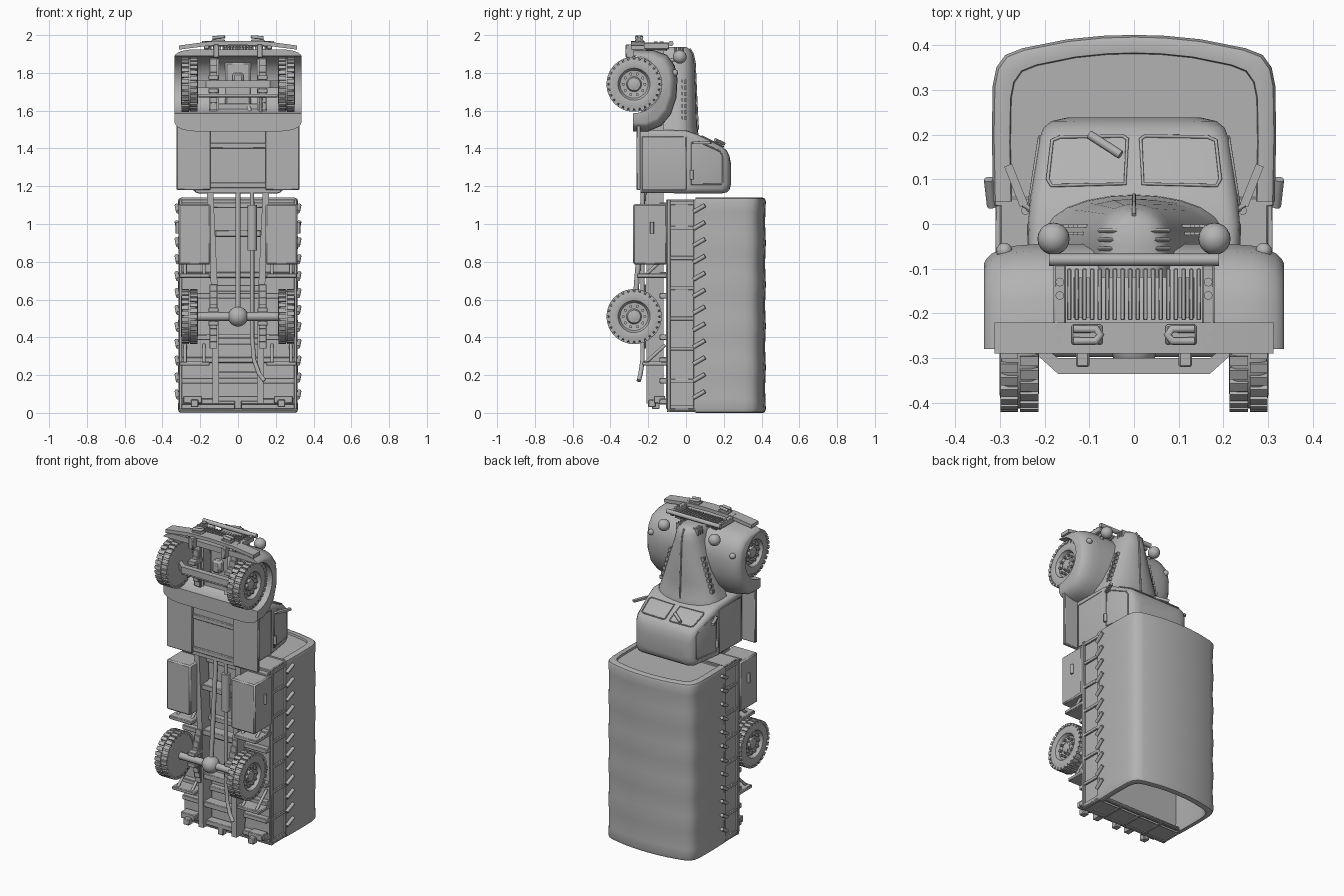
import bpy, bmesh, math
from mathutils import Matrix, Vector

if "Cube" in bpy.data.objects:
    bpy.data.objects.remove(bpy.data.objects["Cube"])

grey = bpy.data.materials.new("plain_grey")
grey.use_nodes = True
grey.diffuse_color = (0.45, 0.45, 0.45, 1)
grey.node_tree.nodes["Principled BSDF"].inputs["Base Color"].default_value = (0.45, 0.45, 0.45, 1)


def link(name, data, both):
    ob = bpy.data.objects.new(name, data)
    bpy.context.collection.objects.link(ob)
    data.materials.append(grey)
    if both:
        m = ob.modifiers.new("mirror", "MIRROR")
        m.use_mirror_merge = False
    return ob


def finish(name, bm, both=False, angle=35):
    bmesh.ops.recalc_face_normals(bm, faces=bm.faces)
    me = bpy.data.meshes.new(name)
    bm.to_mesh(me)
    bm.free()
    me.shade_smooth()
    me.set_sharp_from_angle(angle=math.radians(angle))
    return link(name, me, both)


def add_box(bm, x0, x1, y0, y1, z0, z1, turn=Matrix()):
    mat = turn @ Matrix.Translation(((x0 + x1) / 2, (y0 + y1) / 2, (z0 + z1) / 2)) @ Matrix.Diagonal((x1 - x0, y1 - y0, z1 - z0, 1))
    bmesh.ops.create_cube(bm, size=1, matrix=mat)


def boxes(name, dims, both=False, bevel=0.004):
    bm = bmesh.new()
    for d in dims:
        add_box(bm, *d)
    ob = finish(name, bm, both)
    if bevel:
        b = ob.modifiers.new("bevel", "BEVEL")
        b.width, b.segments = bevel, 1
    return ob


def add_loft(bm, rings):
    loops = [[bm.verts.new(p) for p in r] for r in rings]
    for a, b in zip(loops, loops[1:]):
        for i in range(len(a)):
            j = (i + 1) % len(a)
            bm.faces.new((a[i], a[j], b[j], b[i]))
    bm.faces.new(loops[0])
    bm.faces.new(loops[-1])


def loft(name, rings, both=False, angle=35):
    bm = bmesh.new()
    add_loft(bm, rings)
    return finish(name, bm, both, angle)


def rod(name, paths, r, both=False, closed=False):
    cu = bpy.data.curves.new(name, "CURVE")
    cu.dimensions = "3D"
    cu.bevel_depth, cu.bevel_resolution, cu.use_fill_caps = r, 2, True
    for path in paths:
        sp = cu.splines.new("POLY")
        sp.points.add(len(path) - 1)
        for pt, p in zip(sp.points, path):
            pt.co = (*p, 1)
        sp.use_cyclic_u = closed
    return link(name, cu, both)


def balls(name, items, both=False):
    bm = bmesh.new()
    for p, r in items:
        bmesh.ops.create_uvsphere(bm, u_segments=20, v_segments=12, radius=r, matrix=Matrix.Translation(p))
    return finish(name, bm, both, 60)


# Wheels: turned tyre and dish, tread blocks, nuts
def wheels(name, z):
    y, n = -0.275, 32
    prof = [(.215, .06), (.212, .10), (.218, .13), (.23, .138), (.283, .138), (.296, .13), (.301, .105),
            (.296, .085), (.288, .082), (.275, .074), (.272, .04), (.285, .034), (.29, .02)]
    bm = bmesh.new()
    ring = lambda x, r: [(x, y + r * math.cos(2 * math.pi * i / n), z + r * math.sin(2 * math.pi * i / n)) for i in range(n)]
    add_loft(bm, [ring(*p) for p in prof])
    centre = Matrix.Translation((0, y, z))
    for i in range(28):
        turn = centre @ Matrix.Rotation(2 * math.pi * i / 28, 4, "X")
        add_box(bm, .214, .255, .128, .1455, -.011, .011, turn)
        turn = centre @ Matrix.Rotation(2 * math.pi * (i + .5) / 28, 4, "X")
        add_box(bm, .259, .299, .128, .1455, -.011, .011, turn)
    for count, rad, size in ((10, .057, .008), (6, .027, .005)):
        for i in range(count):
            a = 2 * math.pi * i / count
            mat = Matrix.Translation((.277, y + rad * math.cos(a), z + rad * math.sin(a))) @ Matrix.Rotation(math.pi / 2, 4, "Y")
            bmesh.ops.create_cone(bm, cap_ends=True, segments=10, radius1=size, radius2=size, depth=.024, matrix=mat)
    finish(name, bm, True)


wheels("front_wheels", 1.74)
wheels("rear_wheels", .51)

# Canvas cover: sagging shell, closed in front, open at the back
half = [(.315, .05), (.318, .2), (.316, .31), (.308, .35), (.288, .378), (.25, .393), (.15, .413), (.07, .421)]


def cover(z, inset):
    pts = half + [(0, .423)] + [(-x, y) for x, y in reversed(half)]
    return [(x * (1 - inset / .318), .05 + (y - .05) * (1 - inset / .37), z) for x, y in pts]


hoops = [cover(1.12 - 1.1 * i / 20, .004 * abs(math.sin(math.pi * i / 4))) for i in range(21)]
loft("canvas_cover", [cover(1.125, .042), cover(1.138, .04), cover(1.14, .018), cover(1.134, .005)] + hoops
     + [cover(.004, .006), cover(0, .015), cover(0, .035), cover(.02, .04), cover(1.1, .03)])
rod("cover_ties", [[(.318, .04, z), (.325, .10, z + .035)] for z in [.08 + .0895 * i for i in range(12)]], .011, True)

# Cargo bed with framed boards and a tailgate
posts = [.03, .17, .34, .5, .66, .82, .98, 1.11]
boxes("bed_floor", [(-.3, .3, -.105, -.08, .02, 1.13)])
boxes("bed_sides", [(.285, .3, -.09, .06, .02, 1.13)], True)
boxes("bed_side_frames", [(.29, .312, y, y + .018, .02, 1.13) for y in (-.1, .04)]
      + [(.29, .31, -.095, .05, z - .01, z + .01) for z in posts], True, .002)
boxes("headboard", [(-.3, .3, -.1, .06, 1.11, 1.13)])
boxes("tailgate", [(-.31, .31, -.1, .08, .012, .025)])
boxes("tailgate_frame", [(-.31, .31, y, y + .018, .004, .014) for y in (-.1, .062)]
      + [(x - .009, x + .009, -.1, .08, .005, .014) for x in (-.3, -.15, 0, .15, .3)], False, .002)
boxes("bed_crossbeams", [(-.3, .3, -.14, -.1, z - .015, z + .015) for z in (.06, .17, .28, .4, .62, .73, .95, 1.1)])
boxes("benches", [(.17, .285, .0, .015, .05, 1.08)], True)

# Storage boxes, mudguards, tail fittings
boxes("storage_boxes", [(.145, .315, -.28, -.1, .785, 1.105)], True, .008)
rod("storage_box_handles", [[(.32, -.18, .95), (.32, -.18, 1.01)]], .01, True)
boxes("mudguards", [(.15, .31, -.26, -.1, .715, .738), (.15, .31, -.23, -.1, .25, .272)], True)
rod("mudguard_braces", [[(x, -.11, z + .1), (x, -.22, z)] for x in (.18, .28) for z in (.725, .26)], .009, True)
boxes("tail_lamps", [(.19, .29, -.17, -.11, .05, .09), (.21, .25, -.2, -.16, .03, .07)], True)
boxes("tow_hitch", [(-.13, .13, -.18, -.12, .06, .09), (-.02, .02, -.18, -.14, .02, .07)])

# Chassis, springs and running gear
loft("frame_rails", [[(x, -.21, z), (x + .035, -.21, z), (x + .035, -.12, z), (x, -.12, z)]
                     for x, z in ((.1, .05), (.105, .6), (.13, 1.15), (.1, 1.5), (.1, 1.93))], True)
boxes("frame_crossmembers", [(-.12, .12, -.2, -.13, z - .018, z + .018) for z in (.2, .38, .66, .95, 1.28, 1.62, 1.88)])
spring = []
for zc in (.51, 1.74):
    for k in range(4):
        w = .17 - .035 * k
        spring.append((.11, .15, -.222 - .011 * k, -.212 - .011 * k, zc - w, zc + w))
    spring += [(.104, .156, -.29, -.2, zc + s - .012, zc + s + .012) for s in (-.035, .035)]
boxes("leaf_springs", spring, True, .002)
rod("rear_axle", [[(-.26, -.275, .51), (.26, -.275, .51)]], .023)
balls("differential", [((0, -.275, .51), .053)])
axle = [(-.25, -.285), (-.22, -.29), (-.17, -.335), (.17, -.335), (.22, -.29), (.25, -.285), (.22, -.26), (.17, -.3), (-.17, -.3), (-.22, -.26)]
loft("front_axle", [[(x, y, z) for x, y in axle] for z in (1.72, 1.76)])
rod("steering_links", [[(-.21, -.26, 1.68), (.21, -.26, 1.68)], [(.12, -.25, 1.68), (.12, -.2, 1.5)]], .009)
rod("drive_shaft", [[(0, -.275, .51), (0, -.2, 1.47)]], .014)
boxes("gearbox", [(-.06, .06, -.22, -.06, 1.49, 1.56), (-.03, .03, -.23, -.1, 1.43, 1.5)], False, .015)
boxes("engine", [(-.07, .07, -.19, -.02, 1.55, 1.86), (-.03, .03, -.23, -.15, 1.72, 1.8)], False, .012)
rod("exhaust_pipe", [[(.05, -.17, 1.65), (.065, -.22, 1.58), (.075, -.23, 1.1), (.075, -.23, .86), (.075, -.23, .4),
                      (.085, -.23, .28), (.11, -.24, .21), (.14, -.25, .17)]], .012)
rod("muffler", [[(.075, -.23, .86), (.075, -.23, 1.1)]], .026)


# Cab: rounded rings stacked from sill to roof
def cab_ring(y, w, z0, z1, r):
    pts = []
    for cx, cz, a0 in ((w - r, z1 - r, 0), (r - w, z1 - r, 90), (r - w, z0 + r, 180), (w - r, z0 + r, 270)):
        for k in range(5):
            a = math.radians(a0 + 22.5 * k)
            pts.append((cx + r * math.cos(a), y, cz + r * math.sin(a)))
    return pts


loft("cab", [cab_ring(*p) for p in ((-.24, .23, 1.165, 1.5, .02), (0, .237, 1.162, 1.495, .03), (.06, .232, 1.162, 1.475, .035),
     (.19, .212, 1.162, 1.41, .035), (.215, .203, 1.167, 1.39, .04), (.23, .185, 1.18, 1.36, .05), (.238, .15, 1.21, 1.32, .05))], angle=40)
boxes("running_boards", [(.145, .325, -.262, -.24, 1.18, 1.55)], True)
boxes("cab_floor_beams", [(-.22, .22, -.25, -.2, z, z + .03) for z in (1.19, 1.4)])

# Window frames, panes and doors
front = lambda x, y: (x, y, 1.508 - .5 * y)
side = lambda y, z: (.241 - .154 * max(y, .02), y, z)
rod("windscreen_frames", [[front(.02, .09), front(.185, .086), front(.193, .1), front(.183, .187), front(.165, .195), front(.025, .197), front(.015, .19)]], .004, True, True)
rod("windscreen_wiper", [[(-.1, .2, 1.425), (-.03, .155, 1.445)]], .01)
rod("door_window_frames", [[side(.03, 1.21), side(.03, 1.43), side(.07, 1.435), side(.18, 1.385), side(.195, 1.36), side(.195, 1.22), side(.185, 1.21)]], .004, True, True)
rod("door_seams", [[(.234, -.23, 1.18), (.236, 0, 1.18), (.236, 0, 1.46), (.234, -.23, 1.46)]], .003, True, True)
rod("door_handles", [[(.243, .03, 1.235), (.243, .03, 1.285)]], .01, True)
rod("mirror_arms", [[(.225, .03, 1.43), (.25, .045, 1.43)]], .006, True)
mirror = [(.237, .045), (.255, .038), (.29, .128), (.273, .135)]
loft("mirrors", [[(x, y, z) for x, y in mirror] for z in (1.424, 1.438)], True)


# Bonnet narrowing to a rounded nose
def bonnet_ring(z, w, top, base=-.12):
    arch = [(w * math.cos(math.pi * k / 12), (top + .05) * math.sin(math.pi * k / 12) ** .8 - .05) for k in range(13)]
    return [(w, base, z)] + [(x, y, z) for x, y in arch] + [(-w, base, z)]


loft("bonnet", [bonnet_ring(*p) for p in ((1.455, .218, .066), (1.5, .205, .064), (1.515, .2, .058), (1.6, .17, .056), (1.85, .088, .045),
     (1.9, .078, .035), (1.925, .066, .02), (1.938, .045, 0))], angle=50)
rod("bonnet_ridge", [[(0, .064, 1.5), (0, .058, 1.6), (0, .047, 1.85), (0, .037, 1.9), (0, .02, 1.928)]], .005)
boxes("nose_bars", [(-.082, .082, y, y + .01, 1.89, 1.937) for y in (-.06, -.04, -.02)])
louvre = []
for i in range(7):
    z = 1.55 + .032 * i
    x = .19 - .33 * (z - 1.53)
    louvre += [(x - .02, x + .006, y, y + .007, z, z + .022) for y in (-.025, -.008)]
boxes("bonnet_louvres", louvre, True, 0)

# Front wings: one arched shell, rounded off towards the outside
outer = [(-.28, 1.49), (-.2, 1.49), (-.13, 1.52), (-.08, 1.58), (-.05, 1.67), (-.045, 1.77), (-.06, 1.84), (-.1, 1.895), (-.17, 1.92), (-.28, 1.925)]
arch = [(-.28 + .152 * math.sin(math.pi * k / 14), 1.738 + .152 * math.cos(math.pi * k / 14)) for k in range(15)]
loft("front_wings", [[(x, -.28 + (y + .28) * s, 1.738 + (z - 1.738) * s) for y, z in outer] + [(x, y, z) for y, z in arch]
     for x, s in ((0, 1), (.22, 1), (.265, .985), (.295, .955), (.318, .91), (.33, .86), (.335, .82))], True, 40)

# Grille, guard, bumper and lamps
boxes("grille_bars", [(x - .005, x + .005, -.215, -.1, 1.915, 1.94) for x in [-.145 + .29 * i / 17 for i in range(18)]], False, .002)
boxes("guard_uprights", [(.152, .18, -.28, -.09, 1.925, 1.96)], True)
rod("guard_bolts", [[(.166, y, 1.955), (.166, y, 1.965)] for y in (-.13, -.16, -.23, -.26)], .01, True)
rod("guard_top_bar", [[(-.19, -.08, 1.955), (.19, -.08, 1.955)]], .014)
edge = [(-.312, 1.945), (-.16, 1.965), (0, 1.97), (.16, 1.965), (.312, 1.945)]
bar = edge + [(x, z - .022) for x, z in reversed(edge)]
loft("bumper", [[(x, y, z) for x, z in bar] for y in (-.29, -.22)])
boxes("bumper_mounts", [(.07, .14, -.27, -.225, 1.95, 1.978), (.1, .13, -.32, -.27, 1.88, 1.95)], True)
rod("tow_hooks", [[(.135, -.235, 1.985), (.085, -.235, 1.99), (.075, -.248, 1.99), (.085, -.262, 1.99), (.135, -.262, 1.985)]], .009, True)
balls("headlamps", [((.18, -.033, 1.885), .036)], True)
rod("headlamp_stems", [[(.18, -.1, 1.86), (.18, -.05, 1.875)], [(.29, -.1, 1.79), (.29, -.07, 1.8)]], .01, True)
balls("marker_lamps", [((.29, -.06, 1.8), .018)], True)
